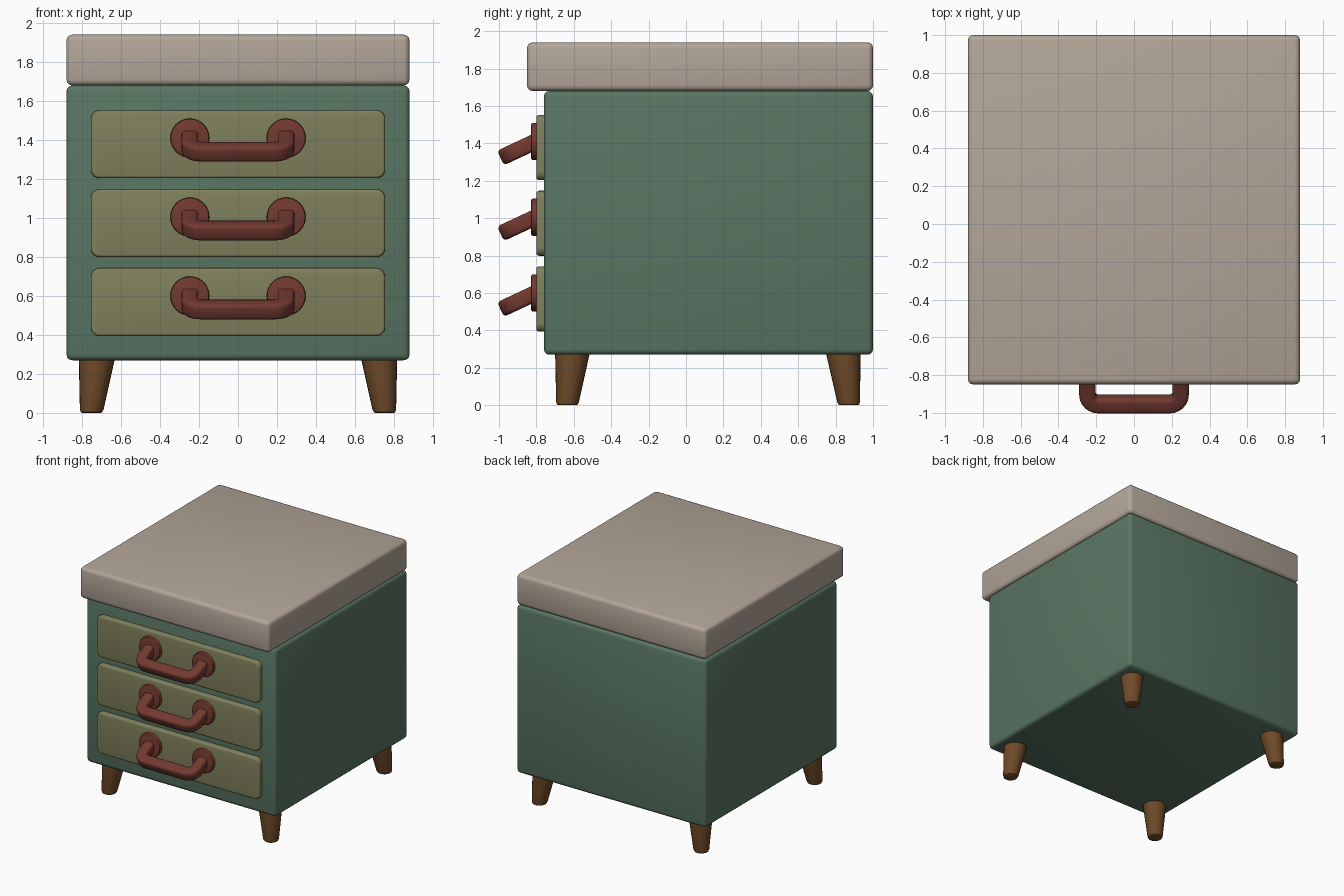
import bpy, bmesh
from math import sin, cos, pi, radians
from mathutils import Vector, Matrix

if "Cube" in bpy.data.objects:
    bpy.data.objects.remove(bpy.data.objects["Cube"])


def material(name, rgb):
    m = bpy.data.materials.new(name)
    m.diffuse_color = (*rgb, 1)
    m.use_nodes = True
    m.node_tree.nodes["Principled BSDF"].inputs["Base Color"].default_value = m.diffuse_color
    return m


GREEN = material("green paint", (0.10, 0.18, 0.125))
BEIGE = material("beige top", (0.45, 0.38, 0.315))
OLIVE = material("olive drawer", (0.22, 0.22, 0.11))
RED = material("red handle", (0.17, 0.042, 0.03))
WOOD = material("brown wood", (0.16, 0.07, 0.022))


def finish(bm, name, mat):
    bmesh.ops.recalc_face_normals(bm, faces=bm.faces)
    me = bpy.data.meshes.new(name)
    bm.to_mesh(me)
    bm.free()
    me.materials.append(mat)
    ob = bpy.data.objects.new(name, me)
    bpy.context.collection.objects.link(ob)
    bpy.ops.object.select_all(action='DESELECT')
    ob.select_set(True)
    bpy.context.view_layer.objects.active = ob
    bpy.ops.object.shade_smooth_by_angle(angle=radians(35))
    return ob


def bevel(bm, edges, width, segments=3):
    bmesh.ops.bevel(bm, geom=edges, offset=width, segments=segments,
                    profile=0.5, affect='EDGES')


def box_mesh(lo, hi):
    bm = bmesh.new()
    lo, hi = Vector(lo), Vector(hi)
    size = hi - lo
    bmesh.ops.create_cube(bm, size=1, matrix=Matrix.Translation((lo + hi) / 2)
                          @ Matrix.Diagonal((*size, 1)))
    return bm


def rounded_box(name, lo, hi, width, mat):
    bm = box_mesh(lo, hi)
    bevel(bm, bm.edges[:], width)
    return finish(bm, name, mat)


def drawer_front(name, z0, z1):
    bm = box_mesh((-0.755, -0.80, z0), (0.755, -0.74, z1))
    # round the four outline corners, then soften the front rim
    bevel(bm, [e for e in bm.edges
               if abs(e.verts[0].co.y - e.verts[1].co.y) > 0.01], 0.045, 5)
    bevel(bm, [e for e in bm.edges
               if all(v.co.y < -0.799 for v in e.verts)], 0.014, 3)
    finish(bm, name, OLIVE)


def handle_plate(name, x, z):
    bm = bmesh.new()
    bmesh.ops.create_cone(bm, cap_ends=True, segments=32, radius1=0.1, radius2=0.1,
                          depth=0.05, matrix=Matrix.Translation((x, -0.803, z))
                          @ Matrix.Rotation(pi / 2, 4, 'X'))
    bevel(bm, [e for e in bm.edges
               if all(v.co.y < -0.82 for v in e.verts)], 0.01, 2)
    finish(bm, name, RED)


def loop(bm, points):
    return [bm.verts.new(p) for p in points]


def bridge(bm, rings):
    for a, b in zip(rings, rings[1:]):
        for i in range(len(a)):
            j = (i + 1) % len(a)
            bm.faces.new((a[i], a[j], b[j], b[i]))
    bm.faces.new(rings[0])
    bm.faces.new(rings[-1])


def handle_bar(name, z):
    # rounded-square section swept along a tilted U
    h, r, rad = 0.043, 0.02, 0.06
    section = []
    for k, (sx, sy) in enumerate(((1, 1), (-1, 1), (-1, -1), (1, -1))):
        for s in range(4):
            a = k * pi / 2 + s * pi / 6
            section.append((sx * (h - r) + r * cos(a), sy * (h - r) + r * sin(a)))
    half, reach = 0.247, 0.165
    path = [(half, 0, 0)]
    for side in (0, 1):
        for s in range(7):
            a = side * pi / 2 + s * pi / 12
            cx = (half - rad) * (1 - 2 * side)
            path.append((cx + rad * cos(a), reach - rad + rad * sin(a), a))
    path.append((-half, 0, pi))
    tilt = radians(25)
    bm = bmesh.new()
    rings = []
    for px, pd, a in path:
        ring = []
        for u, v in section:
            x, d = px + u * cos(a), pd + u * sin(a)
            ring.append((x, -0.803 - d * cos(tilt) - v * sin(tilt),
                         z - d * sin(tilt) + v * cos(tilt)))
        rings.append(loop(bm, ring))
    bridge(bm, rings)
    finish(bm, name, RED)


def leg(name, top, bottom):
    # tapered round leg, splayed outwards, with a softened foot
    bm = bmesh.new()
    rings = []
    for z, r in ((0, 0.047), (0.005, 0.056), (0.018, 0.061), (0.29, 0.094)):
        c = Vector(bottom).lerp(Vector(top), z / 0.27)
        rings.append(loop(bm, [(c.x + r * cos(i * pi / 12), c.y + r * sin(i * pi / 12), z)
                               for i in range(24)]))
    bridge(bm, rings)
    finish(bm, name, WOOD)


# Carcass and top
rounded_box("cabinet_body", (-0.88, -0.76, 0.27), (0.88, 1.0, 1.68), 0.03, GREEN)
rounded_box("table_top", (-0.88, -0.85, 1.68), (0.88, 1.0, 1.94), 0.03, BEIGE)

# Drawers with handles
for label, zc in (("bottom", 0.568), ("middle", 0.973), ("top", 1.378)):
    drawer_front(label + "_drawer", zc - 0.174, zc + 0.174)
    zh = zc + 0.032
    handle_bar(label + "_handle", zh)
    for side, x in (("left", -0.247), ("right", 0.247)):
        handle_plate(f"{label}_{side}_handle_plate", x, zh)

# Legs
for side, s in (("left", -1), ("right", 1)):
    leg(f"front_{side}_leg", (s * 0.725, -0.608), (s * 0.752, -0.635))
    leg(f"back_{side}_leg", (s * 0.725, 0.842), (s * 0.752, 0.871))
